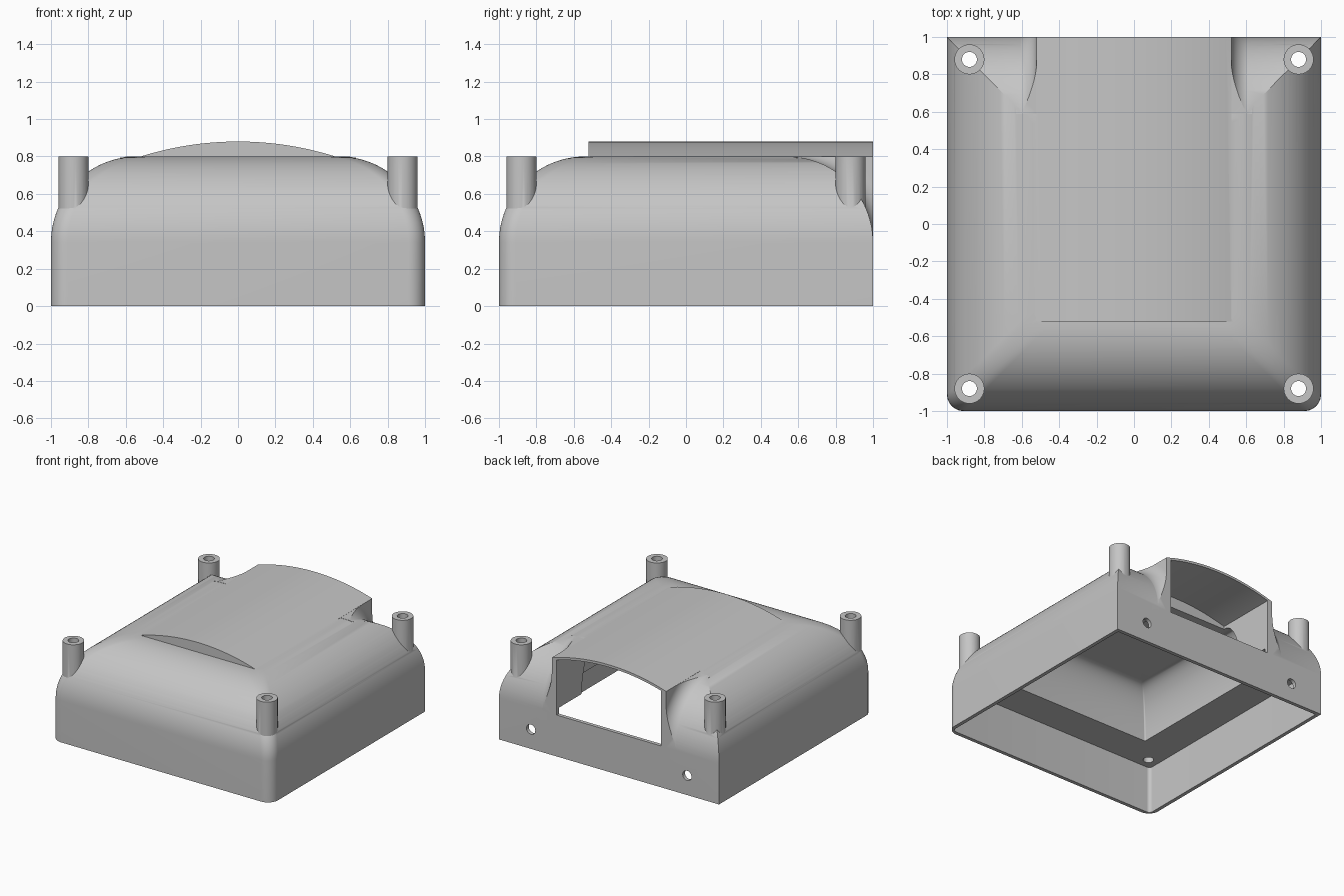
import bpy, bmesh, math
from mathutils import Vector, Matrix

if "Cube" in bpy.data.objects:
    bpy.data.objects.remove(bpy.data.objects["Cube"], do_unlink=True)

WALL = 0.03          # lower wall thickness
COVE = 0.46          # radius of the rounded shoulders
CX, CZ = 0.54, 0.34  # centre of the shoulder arc
HALF = 0.52          # half width of the raised tunnel
FILLET = 0.11
POST = 0.88
LEDGE = 0.39         # height of the inner ledge

grey = bpy.data.materials.new("plain grey")
grey.use_nodes = True
grey.diffuse_color = (0.56, 0.56, 0.56, 1)
grey.node_tree.nodes["Principled BSDF"].inputs["Base Color"].default_value = (0.56, 0.56, 0.56, 1)


def finish(name, bm):
    bmesh.ops.recalc_face_normals(bm, faces=bm.faces)
    me = bpy.data.meshes.new(name)
    bm.to_mesh(me)
    bm.free()
    me.materials.append(grey)
    ob = bpy.data.objects.new(name, me)
    bpy.context.collection.objects.link(ob)
    return ob


def skin(name, rings):
    """Join equal rings of points into a closed solid."""
    bm = bmesh.new()
    rows = [[bm.verts.new(p) for p in ring] for ring in rings]
    n = len(rows[0])
    for a, b in zip(rows, rows[1:]):
        for i in range(n):
            j = (i + 1) % n
            bm.faces.new((a[i], a[j], b[j], b[i]))
    bm.faces.new(rows[0])
    bm.faces.new(rows[-1])
    return finish(name, bm)


def prism(name, pts, y0, y1):
    """Extrude an x-z outline along y."""
    return skin(name, [[(x, y, z) for x, z in pts] for y in (y0, y1)])


def arc(cx, cy, rx, ry, a0, a1, n):
    return [(cx + rx * math.cos(math.radians(a0 + (a1 - a0) * i / n)),
             cy + ry * math.sin(math.radians(a0 + (a1 - a0) * i / n))) for i in range(n + 1)]


def dome(name, levels, cr):
    """Stack of square plans, given as (half width, height), with rounded front corners."""
    rings = []
    for e, z in levels:
        plan = [(e, e), (-e, e)]
        plan += arc(cr - e, cr - e, cr, cr, 180, 270, 10)
        plan += arc(e - cr, cr - e, cr, cr, 270, 360, 10)
        rings.append([(x, y, z) for x, y in plan])
    return skin(name, rings)


def cylinder(name, r, depth, centre, axis="z"):
    bm = bmesh.new()
    rot = Matrix.Rotation(math.pi / 2, 4, "X") if axis == "y" else Matrix()
    bmesh.ops.create_cone(bm, cap_ends=True, segments=40, radius1=r, radius2=r,
                          depth=depth, matrix=Matrix.Translation(Vector(centre)) @ rot)
    return finish(name, bm)


def combine(ob, other, op):
    mod = ob.modifiers.new("combine", "BOOLEAN")
    mod.operation, mod.solver, mod.object = op, "EXACT", other
    bpy.context.view_layer.objects.active = ob
    bpy.ops.object.modifier_apply(modifier=mod.name)
    bpy.data.objects.remove(other, do_unlink=True)
    return ob


def tunnel(name, half, drop, base, y0, y1):
    """Arched-roof box running to the back."""
    rad = (HALF ** 2 + 0.08 ** 2) / 0.16
    top = [half * (1 - i / 20) for i in range(41)]
    pts = [(-half, base), (half, base)]
    pts += [(x, 0.88 - drop - rad + math.sqrt(rad * rad - x * x)) for x in top]
    return prism(name, pts, y0, y1)


def flare(s):
    """Concave blend between the back shoulder and the tunnel side."""
    low = COVE - 0.003
    section = [(HALF - 0.03, low - 0.06), (HALF + FILLET, low - 0.06)]
    section += arc(HALF + FILLET, low + FILLET, FILLET, FILLET, 270, 180, 12)
    section += [(HALF - 0.03, low + FILLET)]
    steps, rings = 36, []
    for k in range(steps + 1):
        t = math.radians(6 + 84 * k / steps)
        rings.append([(s * x, CX + q * math.sin(t), CZ + q * math.cos(t)) for x, q in section])
    ob = skin("flare", rings)
    limit = prism("limit", [(-1, 0.2), (1, 0.2), (1, 0.799), (-1, 0.799)], 0.3, 1)
    return combine(ob, limit, "INTERSECT")


# Outer solid: coved body, arched tunnel, flares and screw posts
shell = dome("housing_shell", [(1, 0)] + arc(CX, CZ, COVE, COVE, 0, 90, 28), 0.09)
combine(shell, tunnel("tunnel", HALF, 0, 0.2, -0.52, 1), "UNION")
for s in (-1, 1):
    combine(shell, flare(s), "UNION")
corners = [(sx * POST, sy * POST) for sx in (-1, 1) for sy in (-1, 1)]
for x, y in corners:
    combine(shell, cylinder("post", 0.08, 0.32, (x, y, 0.64)), "UNION")

# Hollow interior: wide lower bay, narrower coved upper bay, arched back opening
inner = 1 - WALL
combine(shell, dome("lower_bay", [(inner, -0.2), (inner, LEDGE)], 0.03), "DIFFERENCE")
combine(shell, dome("upper_bay", [(0.68, 0.2)] + arc(0.5, CZ, 0.18, 0.43, 0, 90, 20), 0.01),
        "DIFFERENCE")
combine(shell, tunnel("back_opening", HALF - 0.045, 0.02, CZ, 0.49, 1.2), "DIFFERENCE")

# Post bores and back screw holes
for x, y in corners:
    combine(shell, cylinder("bore", 0.04, 0.7, (x, y, 0.7)), "DIFFERENCE")
for s in (-1, 1):
    combine(shell, cylinder("back_hole", 0.04, 0.2, (s * 0.71, 1, 0.16), "y"), "DIFFERENCE")

# Smooth shading with crisp edges
bpy.ops.object.select_all(action="DESELECT")
shell.select_set(True)
bpy.context.view_layer.objects.active = shell
bpy.ops.object.shade_smooth_by_angle(angle=math.radians(25))
